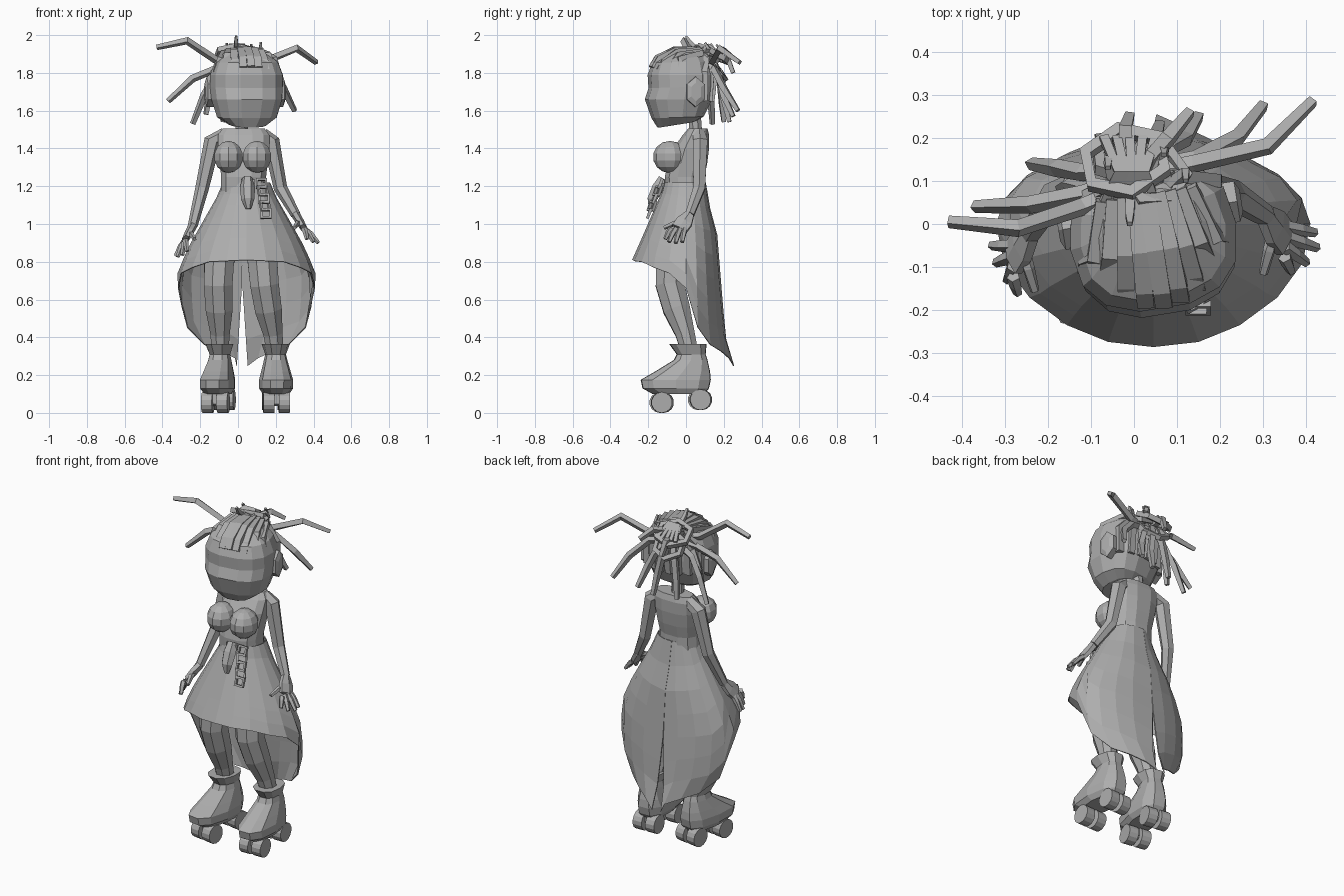
import bpy, bmesh, math
from mathutils import Vector, Euler, Matrix

cube = bpy.data.objects.get("Cube")
if cube:
    bpy.data.objects.remove(cube, do_unlink=True)

mat = bpy.data.materials.new("plain_grey")
mat.use_nodes = True
GREY = (0.42, 0.42, 0.42, 1)
mat.diffuse_color = GREY
mat.node_tree.nodes["Principled BSDF"].inputs["Base Color"].default_value = GREY


def finish(name, bm):
    bmesh.ops.recalc_face_normals(bm, faces=bm.faces)
    me = bpy.data.meshes.new(name)
    bm.to_mesh(me)
    bm.free()
    me.materials.append(mat)
    ob = bpy.data.objects.new(name, me)
    bpy.context.collection.objects.link(ob)
    return ob


def loft(name, rings, around=True, caps=True, closed=False):
    """Skin a list of point rings."""
    bm = bmesh.new()
    vs = [[bm.verts.new(p) for p in r] for r in rings]
    n = len(vs[0])
    pairs = list(zip(vs, vs[1:])) + ([(vs[-1], vs[0])] if closed else [])
    for a, b in pairs:
        for i in range(n if around else n - 1):
            j = (i + 1) % n
            bm.faces.new((a[i], a[j], b[j], b[i]))
    if caps and not closed:
        bm.faces.new(vs[0])
        bm.faces.new(vs[-1])
    return finish(name, bm)


def tube(name, pts, radii, n=4, hint=(0, 1, 0), closed=False):
    """Sweep an n-gon along pts; each radius is a number or (along hint, across)."""
    pts = [Vector(p) for p in pts]
    rings, last = [], len(pts) - 1
    for k, p in enumerate(pts):
        nxt = pts[(k + 1) % len(pts)] if closed else pts[min(k + 1, last)]
        prv = pts[k - 1] if closed else pts[max(k - 1, 0)]
        t = (nxt - prv).normalized()
        side = Vector(hint) - t * t.dot(Vector(hint))
        side.normalize()
        up = t.cross(side)
        r = radii[k] if isinstance(radii, list) else radii
        a, b = r if isinstance(r, tuple) else (r, r)
        angs = [math.tau * (i + 0.5) / n for i in range(n)]
        rings.append([p + side * a * math.cos(g) + up * b * math.sin(g) for g in angs])
    return loft(name, rings, closed=closed)


def band(z, w, front, back, n=12, zback=None, power=0.8):
    """Rounded-square horizontal ring with its own front and back depth."""
    out, mid = [], (front + back) / 2
    for i in range(n):
        g = math.tau * (i + 0.5) / n
        s, c = math.sin(g), math.cos(g)
        sx = math.copysign(abs(s) ** power, s)
        cy = math.copysign(abs(c) ** power, c)
        zz = z if zback is None else z + (zback - z) * (1 - c) / 2
        out.append(Vector((w * sx, mid + (front - mid) * cy, zz)))
    return out


def place(ob, loc, rz=0.0):
    ob.location = loc
    ob.rotation_euler = (0, 0, rz)
    return ob


def interp(table, x):
    for (x0, y0), (x1, y1) in zip(table, table[1:]):
        if x <= x1:
            return y0 + (y1 - y0) * max(0, x - x0) / (x1 - x0)
    return table[-1][1]


# Head, turned a little to its left
TURN = 0.16
HEAD = Matrix.Translation((0.04, 0, 0)) @ Matrix.Rotation(TURN, 4, 'Z')
head = [(1.51, 1.545, .1, -.15, .05), (1.56, 1.57, .16, -.18, .09),
        (1.66, 1.66, .19, -.215, .135), (1.72, 1.73, .195, -.195, .14),
        (1.79, 1.79, .195, -.2, .14), (1.855, 1.86, .17, -.175, .12),
        (1.9, 1.915, .115, -.1, .08)]
place(loft("head", [band(zf, w, f, b, 14, zb) for zf, zb, w, f, b in head]), (.04, 0, 0), TURN)
for s, label in ((1, "left"), (-1, "right")):
    tube(label + "_ear", [HEAD @ Vector((s * x, .02, 1.7)) for x in (.16, .205, .215)],
         [(.055, .08), (.055, .08), (.03, .05)], 6)

# Hair rolls combed back over the crown, and down from the bun to the nape
for i in range(9):
    u = i / 4 - 1
    x, drop = .165 * u, .07 * u * u
    path = [(x, -.185 + .11 * u * u, 1.83 - drop), (x * .97, -.155 + .1 * u * u, 1.88 - drop),
            (x * .85, -.06, 1.925 - drop * .8), (x * .6, .07, 1.925 - drop * .3)]
    tube("crown_roll_%d" % i, [HEAD @ Vector(p) for p in path], (.028, .022), 4, (1, 0, 0))
for i in range(7):
    u = i / 3 - 1
    path = [(.07 * u, .1, 1.9), (.16 * u, .155 - .08 * u * u, 1.8), (.16 * u, .135 - .06 * u * u, 1.65)]
    tube("back_roll_%d" % i, [HEAD @ Vector(p) for p in path], (.026, .022), 4, (1, 0, 0))


def loop(name, centre, rx, ry, tilt, thick, n=6):
    rot = Euler(tilt).to_matrix()
    pts = [Vector(centre) + rot @ Vector((rx * math.cos(g), ry * math.sin(g), 0))
           for g in (math.tau * (i + .5) / n for i in range(n))]
    tube(name, pts, thick, 4, rot @ Vector((0, 0, 1)), closed=True)


# Coiled bun
loop("bun_outer", (-.02, .145, 1.9), .1, .085, (-.5, 0, .2), .02)
loop("bun_side", (.05, .11, 1.9), .075, .065, (-.3, .4, .5), .018)
loop("bun_low", (0, .155, 1.83), .095, .08, (-.9, .1, 0), .02)
for i in range(5):
    x = -.07 + .03 * i
    tube("bun_wrap_%d" % i, [(x, .05, 1.9), (x * .5, .12, 1.945), (x, .2, 1.88)], .015, 4, (1, 0, 0))

# Loose locks
locks = [
    [(-.02, .08, 1.86), (-.12, .04, 1.87), (-.27, -.01, 1.97), (-.43, .005, 1.935)],
    [(-.02, .1, 1.84), (-.12, .07, 1.82), (-.24, .045, 1.77), (-.37, .04, 1.65)],
    [(-.03, .13, 1.84), (-.12, .12, 1.78), (-.18, .13, 1.68), (-.24, .14, 1.53)],
    [(.04, .12, 1.86), (.14, .14, 1.86), (.31, .18, 1.93), (.415, .285, 1.855)],
    [(.04, .13, 1.84), (.14, .15, 1.82), (.24, .2, 1.72), (.3, .275, 1.6)],
    [(.03, .14, 1.84), (.08, .18, 1.77), (.12, .2, 1.68), (.15, .25, 1.57)],
    [(0, .15, 1.85), (.03, .19, 1.76), (.05, .2, 1.66), (.06, .23, 1.54)],
    [(-.02, .15, 1.85), (-.05, .18, 1.76), (-.07, .19, 1.64), (-.08, .2, 1.54)],
    [(-.1, .08, 1.8), (-.15, .09, 1.7), (-.17, .08, 1.58)],
    [(-.02, .14, 1.88), (-.02, .22, 1.88), (-.01, .25, 1.8)],
    [(.02, .13, 1.9), (.08, .2, 1.92), (.13, .26, 1.87)],
]
for i, path in enumerate(locks):
    k = len(path) - 1
    tube("lock_%d" % i, path, [.021 - .006 * (j == k) for j in range(k + 1)], 4, (0, .6, 1))
for i, (x, y, z) in enumerate([(-.01, 0, 1.995), (.12, .1, 1.96), (.07, .16, 1.95), (-.06, .13, 1.955)]):
    tube("short_lock_%d" % i, [(x * .7, .09, 1.89), (x, y + .02, z - .03), (x, y, z)], [.018, .014, .008])

# Neck, torso and bust
tube("neck", [(.02, .055, 1.45), (.02, .045, 1.58)], .036, 8)
torso = [(1.17, .125, -.11, .1), (1.25, .122, -.115, .1), (1.32, .13, -.1, .115),
         (1.4, .14, -.07, .125), (1.47, .14, -.02, .125), (1.505, .115, .01, .115)]
place(loft("torso", [band(*r) for r in torso]), (.03, 0, 0))
for s, label in ((1, "left"), (-1, "right")):
    bm = bmesh.new()
    bmesh.ops.create_uvsphere(bm, u_segments=10, v_segments=7, radius=1)
    bmesh.ops.transform(bm, verts=bm.verts, matrix=Matrix.Translation((.025 + s * .075, -.085, 1.355))
                        @ Matrix.Diagonal((.08, .09, .085, 1)))
    finish(label + "_bust", bm)

# Arms and hands
arms = {
    "left": ([(.13, .07, 1.475), (.175, .075, 1.44), (.225, .07, 1.19), (.305, .02, 1.05)],
             (.35, -.035, .975),
             [(.42, -.02, .905), (.425, -.055, .9), (.4, -.09, .905), (.365, -.11, .92), (.3, -.115, .98)]),
    "right": ([(-.07, .07, 1.475), (-.135, .075, 1.44), (-.19, .06, 1.19), (-.24, -.02, .99)],
              (-.28, -.08, .915),
              [(-.33, -.05, .83), (-.32, -.09, .825), (-.295, -.13, .835), (-.27, -.16, .855), (-.23, -.155, .92)]),
}
for label, (path, palm, tips) in arms.items():
    tube(label + "_arm", path, [.035, .045, .036, .026], 6)
    wrist, palm = Vector(path[-1]), Vector(palm)
    tube(label + "_palm", [wrist, wrist.lerp(palm, .5), palm], [(.028, .024), (.05, .022), (.05, .018)], 6)
    for i, tip in enumerate(tips):
        tip = Vector(tip)
        base = palm.lerp(wrist, .5) if i == 4 else palm + Vector((0, .03 - .024 * i, 0))
        mid = base.lerp(tip, .5) + Vector((0, 0, .008))
        tube("%s_finger_%d" % (label, i), [base, mid, tip], [.016, .015, .011], 5)

# Skirt: short in front, long tail split at the back
HEM = [(0, .81), (.2, .8), (.4, .74), (.5, .66), (.58, .47), (.7, .36), (.85, .31), (1, .25)]
WIDE = [(.25, .15), (.35, .27), (.5, .36), (.75, .365), (.9, .295), (1.05, .21), (1.2, .125)]
FRONT = [(.8, .29), (.9, .245), (1.05, .18), (1.2, .115)]
BACK = [(.25, .255), (.4, .21), (.7, .185), (.95, .165), (1.05, .135), (1.2, .105)]
rows = []
for k in range(8):
    row = []
    for i in range(21):
        u = i / 10 - 1
        z = 1.22 + (interp(HEM, abs(u)) - 1.22) * k / 7
        c = math.cos(u * math.pi)
        x = .045 + math.sin(u * math.pi) * interp(WIDE, z)
        if abs(u) == 1:
            x = .022 + u * .03 * min(1, max(0.02, (.7 - z) / .45))
        row.append((x, -c * interp(FRONT if c > 0 else BACK, z), z))
    rows.append(row)
skirt = loft("skirt", rows, around=False, caps=False)
mod = skirt.modifiers.new("cloth", 'SOLIDIFY')
mod.thickness = .006

# Legs, boots and skate wheels
boot = [(.1, .07, -.18, .1), (.13, .09, -.235, .125), (.175, .09, -.245, .135), (.22, .078, -.165, .13),
        (.28, .062, -.065, .115), (.31, .055, -.05, .105), (.365, .075, -.09, .11)]
legs = {"left": ([.11, .13, .14, .16, .185, .2], .2, .03), "right": ([-.04, -.1, -.105, -.1, -.095, -.095], -.1, -.15)}
profile = [(0, 1.05, .1), (-.08, .8, .085), (-.085, .68, .082), (-.05, .55, .077), (-.005, .42, .055), (.03, .28, .045)]
for label, (xs, fx, turn) in legs.items():
    tube(label + "_leg", [(x, y, z) for x, (y, z, r) in zip(xs, profile)], [r for y, z, r in profile], 8)
    place(loft(label + "_boot", [band(*r, 10) for r in boot]), (fx, 0, 0), turn)
    for y, z, end in ((-.13, .055, "front"), (.075, .07, "rear")):
        place(tube("%s_%s_axle" % (label, end), [(-.05, y, z), (.05, y, z)], .018, 6), (fx, 0, 0), turn)
        place(tube("%s_%s_truck" % (label, end), [(0, y, z), (0, y, .13)], .03), (fx, 0, 0), turn)
        for s in (-1, 1):
            place(tube("%s_%s_wheel_%d" % (label, end, s), [(s * .012, y, z), (s * .07, y, z)], .055, 14),
                  (fx, 0, 0), turn)

# Waist charms: a pouch and a hanging chain
tube("pouch", [(.05, -.12, 1.24), (.05, -.15, 1.19), (.052, -.18, 1.13), (.055, -.185, 1.08)],
     [.03, (.035, .04), (.028, .035), .014], 6)
tube("pouch_strap", [(.015, -.125, 1.225), (.09, -.125, 1.225)], .016)
for i in range(5):
    loop("chain_link_%d" % i, (.125 + .006 * i, -.135 - .015 * i, 1.215 - .04 * i),
         .034, .032, (1.2, 0, .5 * (i % 2)), .011, 4)
